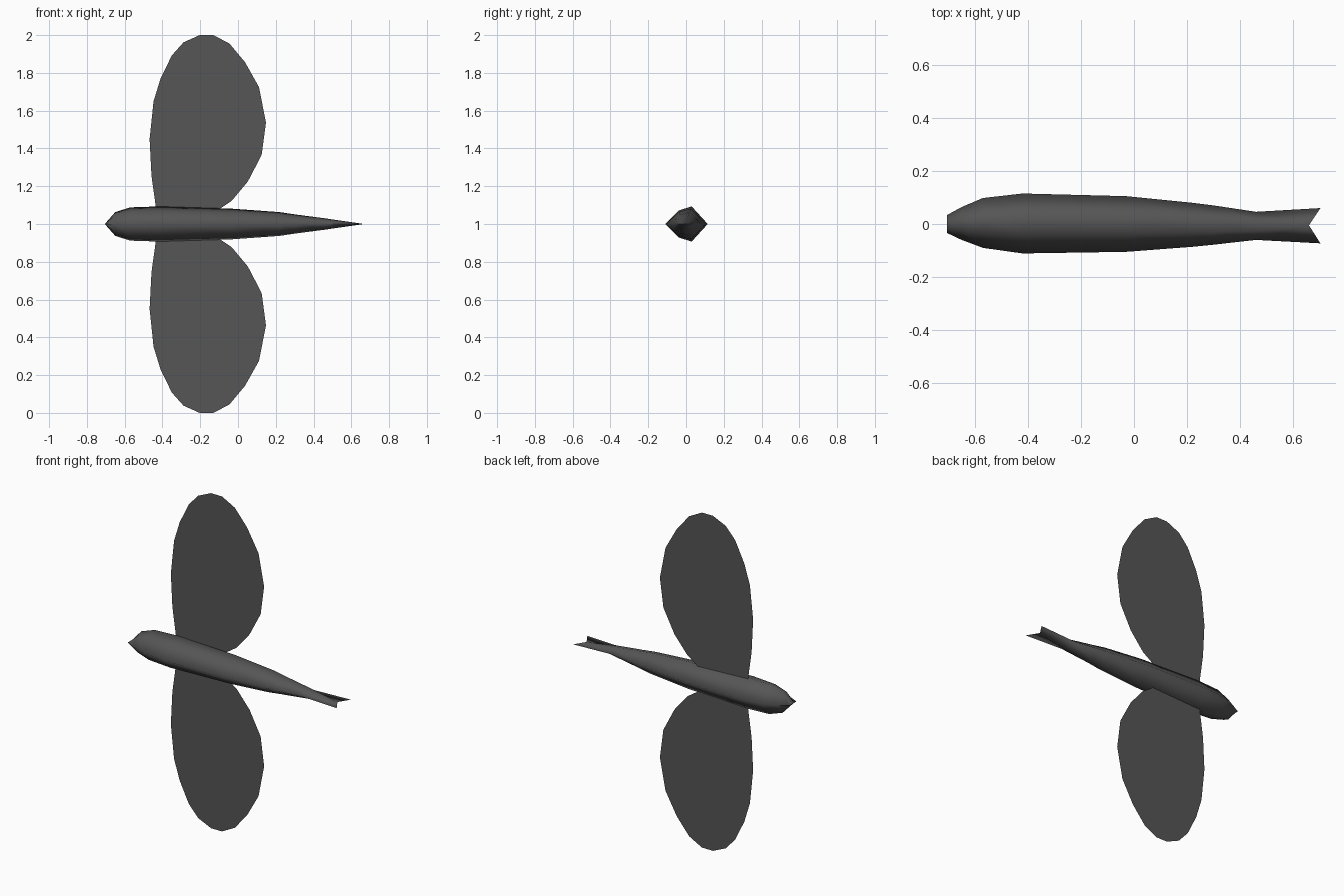
import bpy, bmesh

if "Cube" in bpy.data.objects:
    bpy.data.objects.remove(bpy.data.objects["Cube"])

grey = bpy.data.materials.new("charcoal_grey")
grey.diffuse_color = (0.092, 0.092, 0.092, 1)
grey.use_nodes = True
grey.node_tree.nodes["Principled BSDF"].inputs["Base Color"].default_value = grey.diffuse_color


def finish(bm, name, smooth):
    me = bpy.data.meshes.new(name)
    bm.to_mesh(me)
    bm.free()
    me.materials.append(grey)
    for p in me.polygons:
        p.use_smooth = smooth
    ob = bpy.data.objects.new(name, me)
    bpy.context.collection.objects.link(ob)
    return ob


# Body: six-sided section lofted along x, flattened to a line at the nose
SECTION = [(-1, 0), (-0.36, 0.77), (0.25, 1), (1, 0), (0.25, -1), (-0.36, -0.77)]
STATIONS = [  # x, y centre, half width, half height
    (-0.705, 0.0, 0.034, 0.0),
    (-0.65, 0.002, 0.062, 0.063),
    (-0.57, 0.004, 0.094, 0.088),
    (-0.42, 0.002, 0.113, 0.093),
    (-0.03, 0.0, 0.105, 0.081),
    (0.22, -0.003, 0.083, 0.063),
    (0.30, -0.004, 0.074, 0.051),
    (0.46, -0.007, 0.053, 0.030),
]
bm = bmesh.new()
rings = [[bm.verts.new((x, cy + sy * w, 1 + sz * h)) for sy, sz in SECTION]
         for x, cy, w, h in STATIONS]
for a, b in zip(rings, rings[1:]):
    for i in range(6):
        j = (i + 1) % 6
        bm.faces.new((b[i], b[j], a[j], a[i]))

# Tail: body closes at the notch, with a flat pointed lobe on each side
a = rings[-1]
lobe_l = bm.verts.new((0.703, -0.073, 1))
lobe_r = bm.verts.new((0.703, 0.060, 1))
top = bm.verts.new((0.66, -0.005, 1.001))
low = bm.verts.new((0.66, -0.005, 0.999))
for i in range(6):
    bm.faces.new((a[(i + 1) % 6], a[i], top if i < 3 else low))
for tri in ((a[0], lobe_l, top), (lobe_r, a[3], top),
            (lobe_l, a[0], low), (a[3], lobe_r, low)):
    bm.faces.new(tri)
finish(bm, "body", True)

# Fins: flat outline above the body, mirrored below
FIN_Y = 0.035
OUTLINE = [
    (-0.41, 1.02), (-0.435, 1.09), (-0.458, 1.255), (-0.468, 1.45), (-0.447, 1.65),
    (-0.41, 1.77), (-0.35, 1.893), (-0.288, 1.962), (-0.203, 2.0), (-0.13, 2.0),
    (-0.045, 1.955), (0.037, 1.857), (0.111, 1.725), (0.148, 1.537),
    (0.125, 1.365), (0.052, 1.225), (-0.034, 1.122), (-0.09, 1.085), (-0.16, 1.02),
]
for name, side in (("upper_fin", 1), ("lower_fin", -1)):
    bm = bmesh.new()
    vs = [bm.verts.new((x, FIN_Y, 1 + side * (z - 1))) for x, z in OUTLINE]
    f = bm.faces.new(vs)
    f.normal_update()
    if f.normal.y > 0:
        f.normal_flip()
    finish(bm, name, False)
